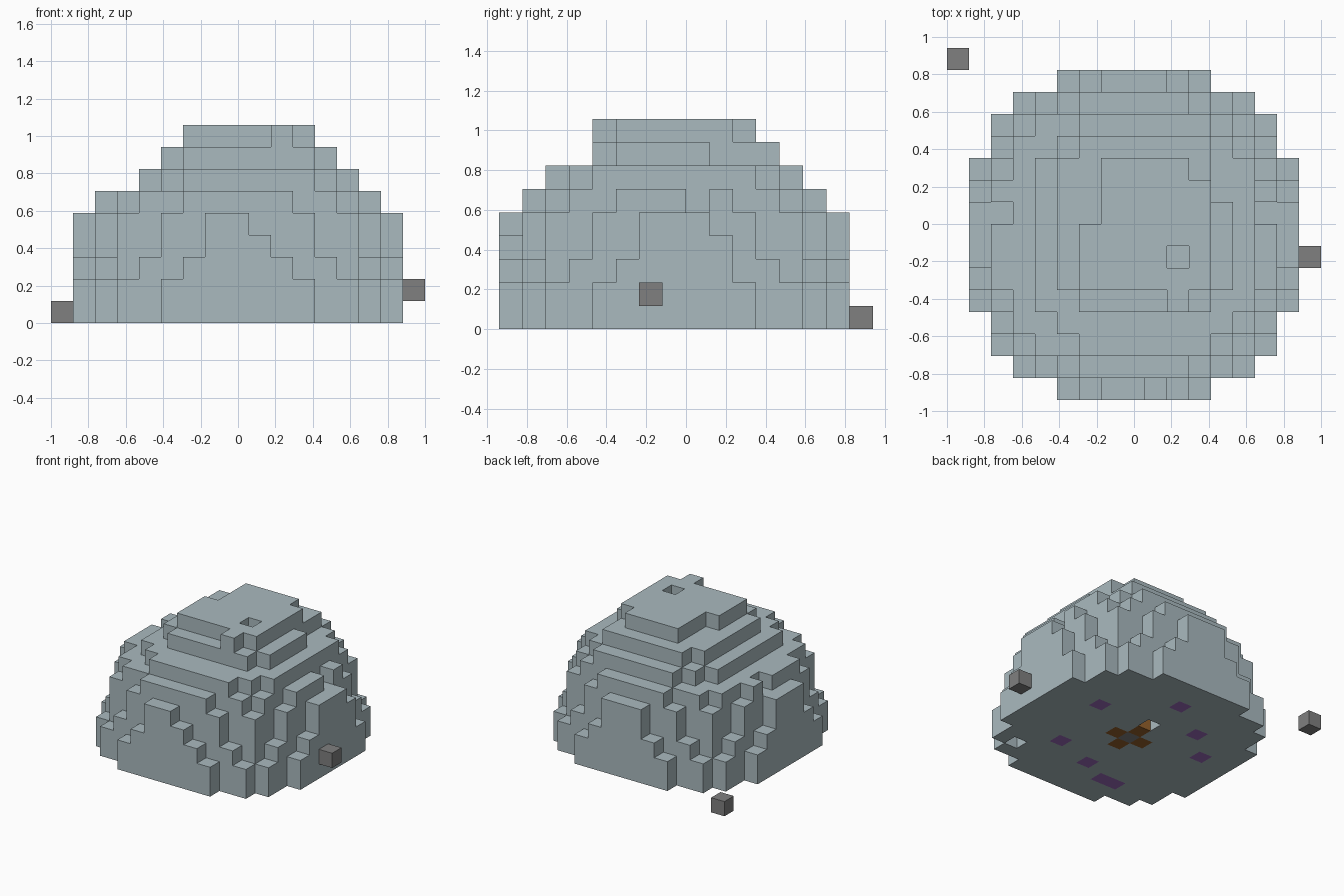
import bpy, bmesh
from mathutils import Vector

if "Cube" in bpy.data.objects:
    bpy.data.objects.remove(bpy.data.objects["Cube"])

S = 2 / 17  # size of one block


def material(name, colour):
    mat = bpy.data.materials.new(name)
    mat.use_nodes = True
    mat.diffuse_color = (*colour, 1)
    bsdf = next(n for n in mat.node_tree.nodes if n.type == 'BSDF_PRINCIPLED')
    bsdf.inputs["Base Color"].default_value = (*colour, 1)
    bsdf.inputs["Roughness"].default_value = 0.9
    return mat


pale = material("pale blue grey", (0.40, 0.49, 0.52))
stone = material("stone grey", (0.215, 0.215, 0.215))
brown = material("wood brown", (0.30, 0.12, 0.024))
purple = material("purple", (0.33, 0.145, 0.50))


def layer(k, x0, x1, y0, y1, limit):
    """Blocks of one storey: a disc clipped to a box."""
    cx, cy = (x0 + x1) / 2, (y0 + y1) / 2
    return {(x, y, k) for x in range(x0, x1 + 1) for y in range(y0, y1 + 1)
            if (x - cx) ** 2 + (y - cy) ** 2 <= limit}


# Stepped dome: wide storeys below, narrower and off-centre ones above
dome = set()
for k, limit in enumerate((61, 61, 57, 51, 50)):
    dome |= layer(k, -7, 7, -7, 7, limit)
dome |= layer(5, -6, 6, -6, 6, 41)
dome |= layer(6, -4, 5, -5, 5, 33)
dome |= layer(7, -3, 4, -3, 4, 19)
dome |= layer(8, -2, 3, -2, 3, 13)

# Uneven blocks, the roof notch and the gaps in the floor
dome |= {(2, -3, 8), (7, 2, 3)}
dome -= {(1, -7, 4), (-2, 1, 8), (-2, 2, 8), (-2, 3, 8), (3, 3, 8),
         (2, -1, 8), (0, 2, 0), (5, -5, 0), (-6, 1, 5), (6, 1, 5),
         (4, 2, 7), (4, 3, 7), (4, -2, 6 + 2)}

# Floor blocks in other colours, and two loose stones outside
hearth = {(1, 0, 0), (-1, 0, 0), (0, 1, 0), (0, -1, 0)}
hearth_stone = {(0, 0, 0)}
floor_tiles = {(x, y, 0) for x, y in ((4, 2), (0, 5), (-3, 3), (-5, 1),
                                      (3, -3), (0, -4), (-2, -5), (-3, -5))}
back_stone = {(-8, 8, 0)}
side_stone = {(8, -1, 1)}
dome -= hearth | hearth_stone | floor_tiles

parts = (("dome", dome, pale), ("hearth", hearth, brown),
         ("hearth_stone", hearth_stone, stone),
         ("floor_tiles", floor_tiles, purple),
         ("back_stone", back_stone, stone), ("side_stone", side_stone, stone))
solid = set().union(*(cells for _, cells, _ in parts))


def build(name, cells, mat):
    """Mesh the open sides of a set of blocks."""
    bm = bmesh.new()
    for cell in sorted(cells):
        centre = Vector(cell)
        for axis in range(3):
            for sign in (-1, 1):
                n = Vector((0, 0, 0))
                n[axis] = sign
                if tuple(int(c) for c in centre + n) in solid:
                    continue
                u = Vector((0, 0, 0))
                u[(axis + 1) % 3] = 1
                v = n.cross(u)
                corners = [centre + (n + u * i + v * j) / 2
                           for i, j in ((-1, -1), (1, -1), (1, 1), (-1, 1))]
                bm.faces.new([bm.verts.new(((p.x) * S, (p.y - 0.5) * S,
                                            (p.z + 0.5) * S)) for p in corners])
    bmesh.ops.remove_doubles(bm, verts=bm.verts[:], dist=0.001)
    mesh = bpy.data.meshes.new(name)
    bm.to_mesh(mesh)
    bm.free()
    mesh.materials.append(mat)
    obj = bpy.data.objects.new(name, mesh)
    bpy.context.scene.collection.objects.link(obj)


for part in parts:
    build(*part)
